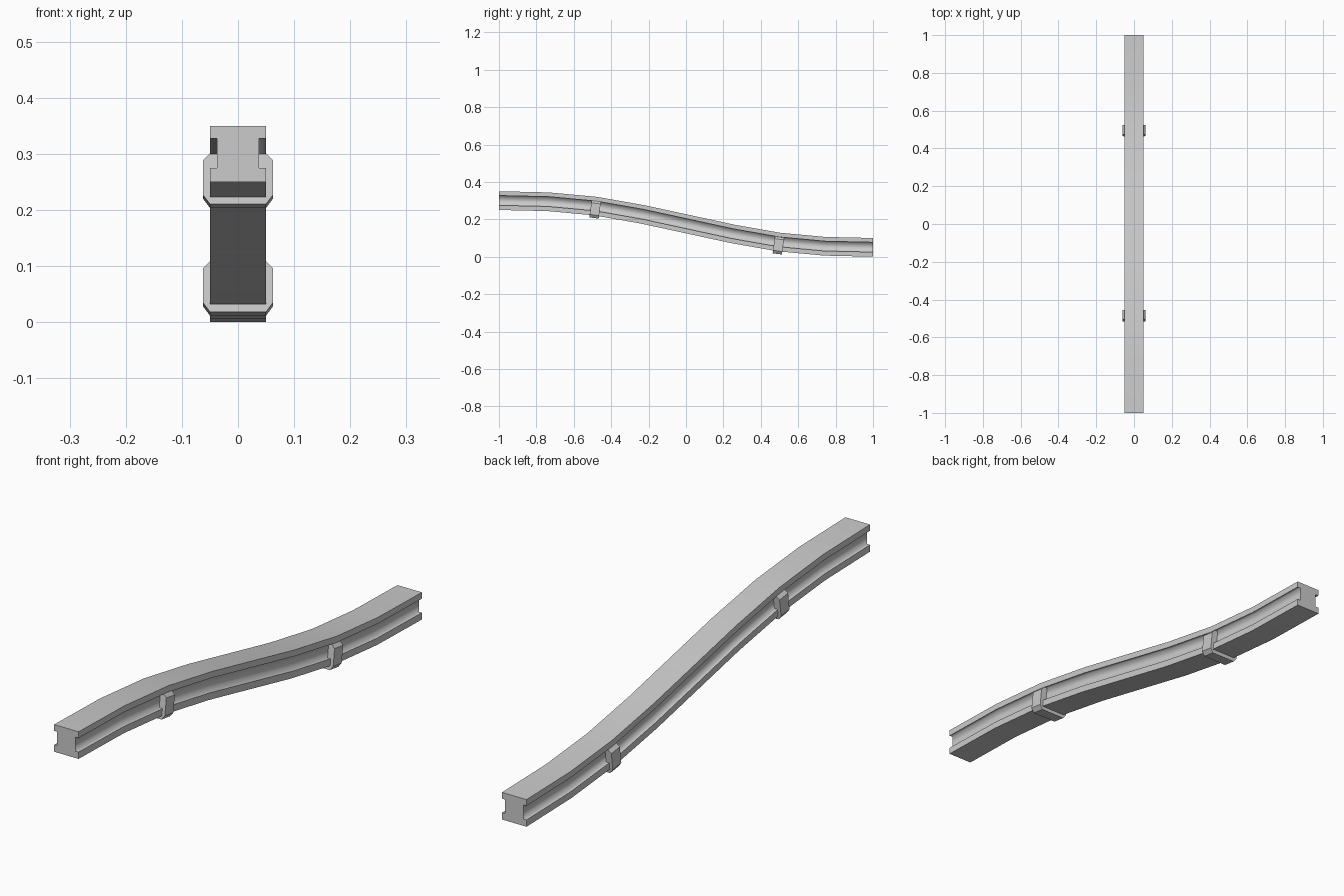
import bpy, bmesh, math
from mathutils import Vector

if "Cube" in bpy.data.objects:
    bpy.data.objects.remove(bpy.data.objects["Cube"])

# S-shaped path of the rail's underside as (y, z), point-symmetric about the middle
half = [(1.0, 0.125), (0.738, 0.119), (0.49, 0.096), (0.24, 0.052)]
path = [(-y, 0.125 + d) for y, d in half] + [(0, 0.125)]
path += [(y, 0.125 - d) for y, d in reversed(half)]


def mirror(right):
    return right + [(-x, z) for x, z in reversed(right)]


def sweep(name, profile, stations, smooth_edges=()):
    """Loft a closed profile through (y, z, slope angle) stations."""
    bm = bmesh.new()
    rings = []
    for y, z, a in stations:
        rings.append([bm.verts.new((px, y - pz * math.sin(a), z + pz * math.cos(a)))
                      for px, pz in profile])
    n = len(profile)
    soft = set()
    for r0, r1 in zip(rings, rings[1:]):
        for i in range(n):
            j = (i + 1) % n
            bm.faces.new((r0[i], r0[j], r1[j], r1[i]))
            if i in smooth_edges:
                soft.add(bm.edges.get((r0[i], r1[i])))
    bm.faces.new(rings[0])
    bm.faces.new(rings[-1])
    bmesh.ops.recalc_face_normals(bm, faces=bm.faces)
    for f in bm.faces:
        f.smooth = True
    for e in bm.edges:
        e.smooth = e in soft or e.calc_face_angle(0) < math.radians(30)
    me = bpy.data.meshes.new(name)
    bm.to_mesh(me)
    bm.free()
    ob = bpy.data.objects.new(name, me)
    bpy.context.collection.objects.link(ob)
    return ob


# Slope at each path point, level at both ends
stations = []
for i, (y, z) in enumerate(path):
    a = 0
    if 0 < i < len(path) - 1:
        d = Vector(path[i + 1]) - Vector(path[i - 1])
        a = math.atan2(d.y, d.x)
    stations.append((y, z, a))

# Rail with a groove down each side; inner groove corners shade softly
rail = mirror([(0.05, 0), (0.05, 0.025), (0.037, 0.025),
               (0.037, 0.077), (0.05, 0.077), (0.05, 0.1)])
sweep("rail", rail, stations, smooth_edges=(2, 3, 8, 9))

# U-shaped clips hugging the underside and hooking into the grooves
clip = mirror([(0.05, 0), (0.05, 0.025), (0.037, 0.025), (0.037, 0.077),
               (0.05, 0.077), (0.062, 0.065), (0.062, 0.002), (0.05, -0.014)])
# reorder so the outline runs inner left -> inner right -> outer right -> outer left
for name, k in (("clip_upper", 2), ("clip_lower", 6)):
    y, z, a = stations[k]
    ends = [(y + s * math.cos(a), z + s * math.sin(a), a) for s in (-0.025, 0.025)]
    sweep(name, clip, ends)
